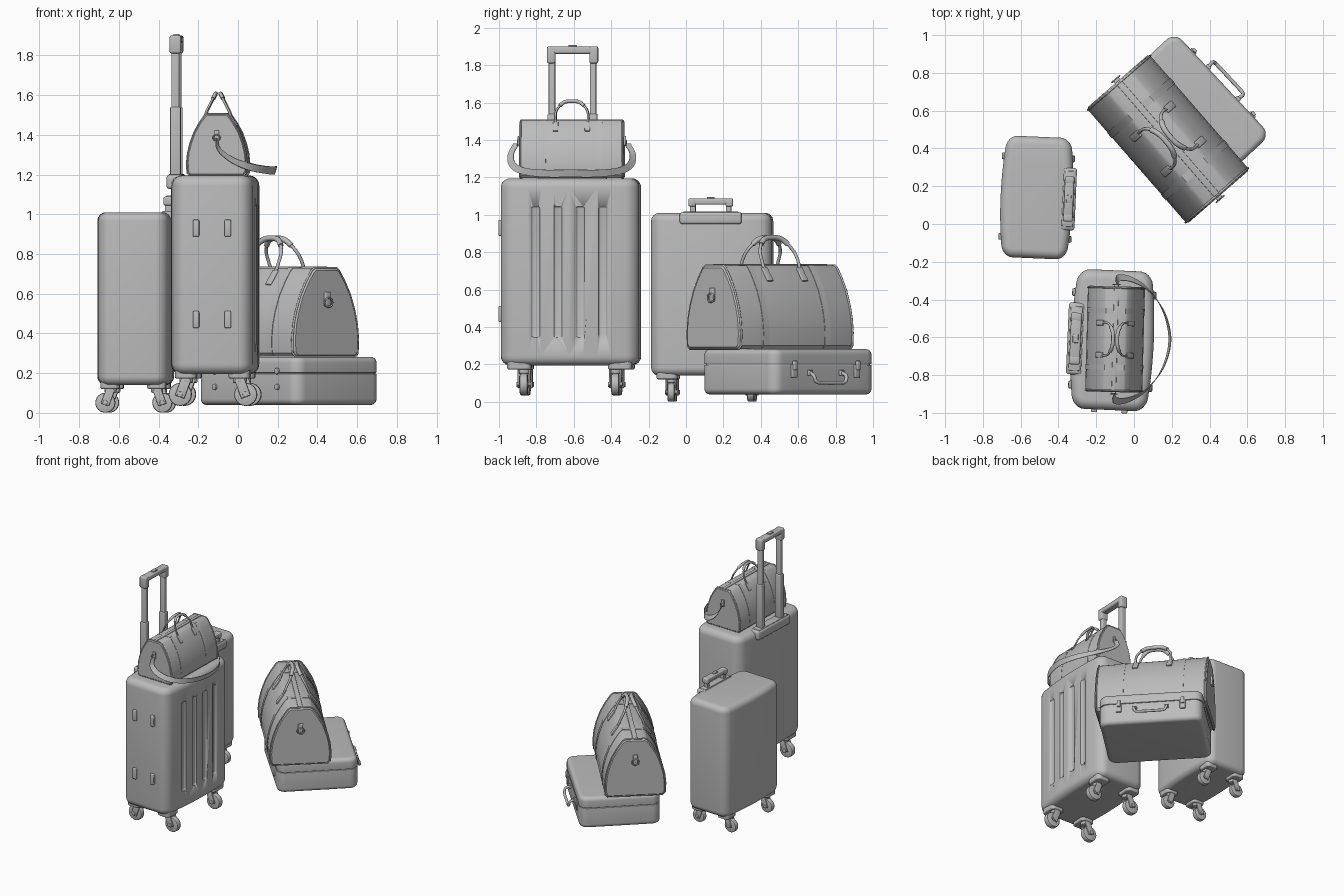
import bpy, bmesh, math
from mathutils import Matrix, Vector

if "Cube" in bpy.data.objects:
    bpy.data.objects.remove(bpy.data.objects["Cube"])

grey = bpy.data.materials.new("plain grey")
grey.use_nodes = True
grey.diffuse_color = (0.5, 0.5, 0.5, 1)
grey.node_tree.nodes["Principled BSDF"].inputs["Base Color"].default_value = (0.5, 0.5, 0.5, 1)
parts = []


def select(o):
    bpy.ops.object.select_all(action='DESELECT')
    o.select_set(True)
    bpy.context.view_layer.objects.active = o


def finish(name, bm):
    bmesh.ops.recalc_face_normals(bm, faces=bm.faces[:])
    me = bpy.data.meshes.new(name)
    bm.to_mesh(me)
    bm.free()
    me.materials.append(grey)
    o = bpy.data.objects.new(name, me)
    bpy.context.collection.objects.link(o)
    select(o)
    bpy.ops.object.shade_smooth_by_angle(angle=math.radians(35))
    parts.append(o)
    return o


def box(name, centre, size, bevel=0.006, tilt=0):
    bm = bmesh.new()
    bmesh.ops.create_cube(bm, size=1)
    bmesh.ops.scale(bm, vec=size, verts=bm.verts)
    bmesh.ops.bevel(bm, geom=bm.edges[:], offset=bevel, segments=3, profile=0.5, affect='EDGES')
    bmesh.ops.rotate(bm, matrix=Matrix.Rotation(tilt, 3, 'Y'), verts=bm.verts)
    bmesh.ops.translate(bm, vec=centre, verts=bm.verts)
    return finish(name, bm)


def drum(name, centre, radius, depth, axis, bevel=0.008):
    bm = bmesh.new()
    bmesh.ops.create_cone(bm, cap_ends=True, segments=24, radius1=radius, radius2=radius, depth=depth)
    rims = [e for e in bm.edges if abs(e.verts[0].co.z - e.verts[1].co.z) < 1e-5]
    bmesh.ops.bevel(bm, geom=rims, offset=bevel, segments=2, profile=0.5, affect='EDGES')
    if axis != 'Z':
        bmesh.ops.rotate(bm, matrix=Matrix.Rotation(math.pi / 2, 3, 'X' if axis == 'Y' else 'Y'), verts=bm.verts)
    bmesh.ops.translate(bm, vec=centre, verts=bm.verts)
    return finish(name, bm)


def loft(name, rings):
    bm = bmesh.new()
    vs = [[bm.verts.new(p) for p in ring] for ring in rings]
    n = len(vs[0])
    for a, b in zip(vs, vs[1:]):
        for i in range(n):
            bm.faces.new((a[i], a[(i + 1) % n], b[(i + 1) % n], b[i]))
    bm.faces.new(vs[0])
    bm.faces.new(vs[-1])
    return finish(name, bm)


def spline(pts, n=6):
    pts = [Vector(p) for p in pts]
    ext = [2 * pts[0] - pts[1]] + pts + [2 * pts[-1] - pts[-2]]
    out = []
    for a, b, c, d in zip(ext, ext[1:], ext[2:], ext[3:]):
        for t in (k / n for k in range(n)):
            out.append(0.5 * (2 * b + (c - a) * t + (2 * a - 5 * b + 4 * c - d) * t**2
                              + (3 * b - a - 3 * c + d) * t**3))
    return out + [pts[-1]]


def tube(name, pts, radius, cyclic=False):
    cu = bpy.data.curves.new(name, 'CURVE')
    cu.dimensions = '3D'
    cu.bevel_depth, cu.bevel_resolution, cu.use_fill_caps = radius, 2, True
    s = cu.splines.new('POLY')
    s.points.add(len(pts) - 1)
    for p, q in zip(s.points, pts):
        p.co = (*q, 1)
    s.use_cyclic_u = cyclic
    cu.materials.append(grey)
    o = bpy.data.objects.new(name, cu)
    bpy.context.collection.objects.link(o)
    select(o)
    bpy.ops.object.convert(target='MESH')
    bpy.ops.object.shade_smooth_by_angle(angle=math.radians(50))
    parts.append(bpy.context.object)


def outline(hx, hy, c, bulge, z):
    """Rounded rectangle whose long sides swell outward."""
    pts = []
    for k, (sx, sy) in enumerate(((1, 1), (-1, 1), (-1, -1), (1, -1))):
        for j in range(7):
            a = math.pi / 2 * (k + j / 6)
            pts.append(Vector((sx * (hx - c) + c * math.cos(a), sy * (hy - c) + c * math.sin(a), z)))
        if k in (0, 2):
            continue
        pts += [Vector((sx * hx, sy * (hy - c) * (1 - j / 4), z)) for j in range(1, 8)]
    for p in pts:
        p.x *= 1 - bulge * (p.y / hy) ** 2
    return pts


def shell(name, hx, hy, z0, z1, c, r0, r1, bulge=0):
    """Rounded case body with separate bottom and top edge radii."""
    rings = []
    for z, r, s in ((z0, r0, 1), (z1, r1, -1)):
        for j in range(7):
            a = math.pi / 2 * (j / 6 if s > 0 else 1 - j / 6)
            d = r * (1 - math.sin(a))
            rings.append(outline(hx - d, hy - d, max(c - d, 0.008), bulge, z + s * r * (1 - math.cos(a))))
    return loft(name, rings)


def place(x, y, z, degrees, scale=1):
    m = Matrix.Translation((x, y, z)) @ Matrix.Rotation(math.radians(degrees), 4, 'Z') @ Matrix.Scale(scale, 4)
    for o in parts:
        o.data.transform(m)
    parts.clear()


def trolley(tag, grip_top, drop, detailed):
    body = shell(tag + "_body", 0.22, 0.37, 0, 1, 0.07, 0.05, 0.05, 0.12)
    if detailed:
        # pressed channels on the front shell, side feet on one narrow face
        for y in (-0.18, -0.06, 0.06, 0.18):
            cut = box("channel_cutter", (0.222 * (1 - 0.88 * y * y), y, 0.5), (0.024, 0.045, 0.7), 0.011)
            mod = body.modifiers.new("channel", 'BOOLEAN')
            mod.object, mod.solver = cut, 'EXACT'
            select(body)
            bpy.ops.object.modifier_apply(modifier=mod.name)
            parts.remove(cut)
            bpy.data.objects.remove(cut)
        for x in (-0.08, 0.08):
            for z in (0.275, 0.735):
                box(tag + "_side_foot", (x, -0.37, z), (0.032, 0.03, 0.085))
    # casters
    for sx in (-1, 1):
        for sy in (-1, 1):
            x, y = 0.135 * sx, 0.245 * sy
            shell(tag + "_caster_mount", 0.055, 0.065, -0.022, 0.05, 0.03, 0.01, 0.01)
            parts[-1].data.transform(Matrix.Translation((x, 1.1 * y, 0)))
            drum(tag + "_caster_pivot", (x, y, -0.03), 0.035, 0.03, 'Z')
            for s in (-1, 1):
                box(tag + "_caster_fork", (x + 0.015 * sx, y + s * 0.029, -0.068), (0.05, 0.01, 0.1), 0.004, -0.35 * sx)
            drum(tag + "_wheel", (x + 0.03 * sx, y, -0.102), 0.058, 0.042, 'Y')
            drum(tag + "_axle", (x + 0.03 * sx, y, -0.102), 0.014, 0.078, 'Y', 0.003)
    # pull handle and its tray
    hx = -0.195
    box(tag + "_handle_tray", (hx, 0, 0.968), (0.085, 0.38, 0.072), 0.015)
    box(tag + "_tray_rim", (hx, 0, 1.0), (0.065, 0.34, 0.016), 0.005)
    for s in (-1, 1):
        y = 0.11 * s
        if detailed:
            box(tag + "_outer_tube", (hx, y, 1.15), (0.052, 0.046, 0.39))
        box(tag + "_inner_tube", (hx, y, (grip_top + 0.95) / 2), (0.04, 0.034, grip_top - 0.97))
        box(tag + "_grip_corner", (hx, y + 0.004 * s, grip_top - drop / 2), (0.058, 0.046, drop), 0.01)
    box(tag + "_grip", (hx, 0, grip_top - 0.02), (0.056, 0.25, 0.038), 0.01)
    box(tag + "_release_button", (hx, 0, grip_top), (0.03, 0.045, 0.016), 0.004)


def duffel(tag, with_strap):
    half = ((0.138, 0), (0.149, 0.012), (0.151, 0.06), (0.146, 0.11), (0.134, 0.16),
            (0.114, 0.215), (0.088, 0.262), (0.062, 0.3), (0.05, 0.308))
    prof = list(half) + [(-x, z) for x, z in reversed(half)]

    def ring(y, k=1.0, grow=0.0):
        return [Vector((x * k + math.copysign(grow, x), y, (z - 0.13) * k + 0.13 + (grow if z > 0.3 else 0)))
                for x, z in prof]

    loft(tag + "_body", [ring(-0.28, 0.95), ring(-0.275, 0.985), ring(-0.265), ring(0.265),
                         ring(0.275, 0.985), ring(0.28, 0.95)])
    for s in (-1, 1):
        tube(tag + "_piping", ring(0.272 * s), 0.004, True)
        loft(tag + "_band", [ring(0.15 * s - 0.014, grow=0.002), ring(0.15 * s + 0.014, grow=0.002)])
        # end tab with ring
        box(tag + "_end_tab", (0, 0.282 * s, 0.2), (0.024, 0.016, 0.05), 0.004)
        circle = [(0.018 * math.cos(a), 0.29 * s, 0.188 + 0.016 * math.sin(a))
                  for a in (math.tau * k / 16 for k in range(16))]
        tube(tag + "_end_ring", circle, 0.003, True)
        # arched carry handle leaning to the middle
        arch = [(0.072, -0.085, 0.28), (0.055, -0.088, 0.325), (0.035, -0.08, 0.365), (0.016, -0.045, 0.403),
                (0.011, 0, 0.411)]
        arch += [(x, -y, z) for x, y, z in reversed(arch[:-1])]
        path = spline([(s * x, y, z) for x, y, z in arch])
        tube(tag + "_handle", path, 0.006)
        tube(tag + "_handle_grip", path[15:-15], 0.01)
        for t in (-1, 1):
            box(tag + "_handle_patch", (0.082 * s, 0.085 * t, 0.275), (0.008, 0.028, 0.06), 0.003, -0.62 * s)
    box(tag + "_zip", (0, 0, 0.309), (0.024, 0.54, 0.008), 0.002)
    if with_strap:
        # shoulder strap draped to one side
        side = [(0, 0.295, 0.185), (0.012, 0.325, 0.13), (0.08, 0.318, 0.075), (0.17, 0.265, 0.04),
                (0.255, 0.15, 0.025)]
        pts = spline([(x, -y, z) for x, y, z in side] + [(0.29, 0, 0.025)] + side[::-1])
        rings = []
        for i, p in enumerate(pts):
            a = math.pi * i / (len(pts) - 1)
            w = Vector((0.006, 0.018 * math.cos(a), 0.02 * math.sin(a)))
            t = (pts[min(i + 1, len(pts) - 1)] - pts[max(i - 1, 0)]).cross(w).normalized() * 0.002
            rings.append([p - w - t, p + w - t, p + w + t, p - w + t])
        loft(tag + "_shoulder_strap", rings)


def briefcase():
    shell("briefcase_base", 0.292, 0.372, 0, 0.158, 0.06, 0.03, 0.004)
    shell("briefcase_seam", 0.285, 0.365, 0.15, 0.17, 0.055, 0.002, 0.002)
    shell("briefcase_lid", 0.292, 0.372, 0.162, 0.242, 0.06, 0.004, 0.03)
    for s in (-1, 1):
        # front latches and rear hinges
        box("briefcase_latch_plate", (0.295, 0.23 * s, 0.125), (0.014, 0.04, 0.07), 0.005)
        box("briefcase_latch_clasp", (0.303, 0.23 * s, 0.155), (0.016, 0.026, 0.05), 0.005)
        for z in (0.09, 0.17):
            drum("briefcase_hinge_stud", (-0.294, 0.23 * s, z), 0.016, 0.016, 'X', 0.004)
        box("briefcase_handle_mount", (0.296, 0.115 * s, 0.115), (0.02, 0.03, 0.03), 0.005)
    grip = [(0.3, 0.115, 0.115), (0.33, 0.118, 0.1), (0.337, 0.105, 0.068), (0.338, 0.06, 0.062)]
    tube("briefcase_handle", spline(grip + [(x, -y, z) for x, y, z in grip[::-1]], 5), 0.01)


trolley("large_trolley", 1.705, 0.09, True)
place(-0.115, -0.615, 0.195, -2.5)
trolley("small_trolley", 1.09, 0.05, False)
place(-0.515, 0.14, 0.14, 177.5, 0.87)
duffel("small_bag", True)
place(-0.1, -0.61, 1.197, -1.5)
duffel("large_bag", False)
place(0.18, 0.45, 0.283, 41, 1.45)
briefcase()
place(0.255, 0.545, 0.04, 43)
